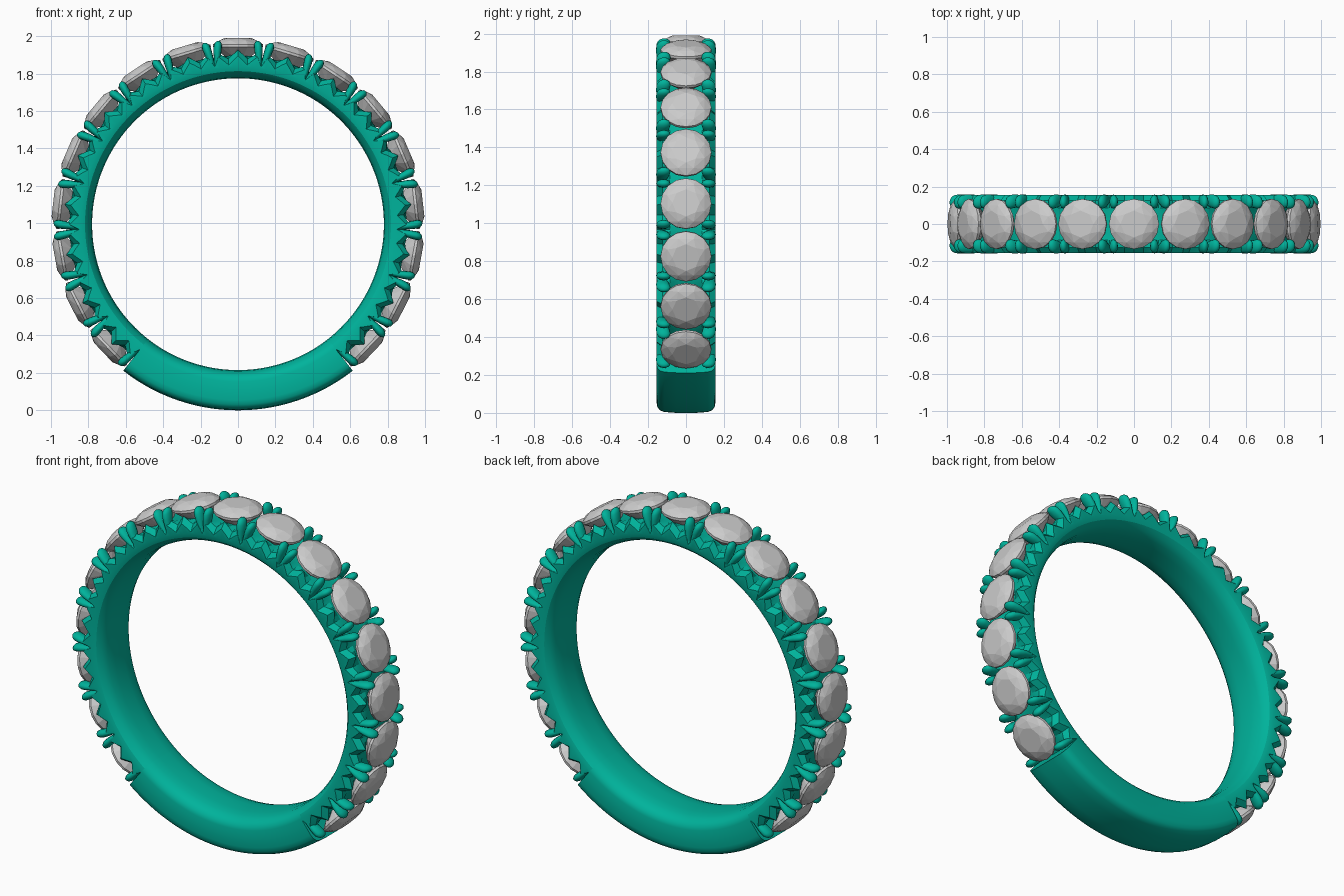
import bpy, bmesh, math
from mathutils import Matrix, Vector

if "Cube" in bpy.data.objects:
    bpy.data.objects.remove(bpy.data.objects["Cube"])

CENTER = 0.995                    # height of the ring axis
STEP = math.radians(16.7)         # angle between stones
SIDE_STONES = 8                   # stones either side of the top one
END = STEP * (SIDE_STONES + 0.5)  # where the plain shank begins

metal = bpy.data.materials.new("green_metal")
metal.diffuse_color = (0.0, 0.45, 0.33, 1)
metal.use_nodes = True
metal.node_tree.nodes["Principled BSDF"].inputs["Base Color"].default_value = metal.diffuse_color


def frame(a):
    """Local frame at angle a from the top: x tangent, y width, z radial."""
    return Matrix.Translation((0, 0, CENTER)) @ Matrix.Rotation(a, 4, 'Y')


def finish(name, bm, mat=None, smooth=None):
    bmesh.ops.recalc_face_normals(bm, faces=bm.faces)
    me = bpy.data.meshes.new(name)
    bm.to_mesh(me)
    bm.free()
    ob = bpy.data.objects.new(name, me)
    bpy.context.collection.objects.link(ob)
    if mat:
        me.materials.append(mat)
    if smooth:
        bpy.ops.object.select_all(action='DESELECT')
        ob.select_set(True)
        bpy.context.view_layer.objects.active = ob
        bpy.ops.object.shade_smooth_by_angle(angle=math.radians(smooth))
    return ob


def loft(bm, rings):
    """Skin closed rings of points and cap both ends."""
    vs = [[bm.verts.new(p) for p in r] for r in rings]
    n = len(vs[0])
    for a, b in zip(vs, vs[1:]):
        for i in range(n):
            j = (i + 1) % n
            bm.faces.new((a[i], a[j], b[j], b[i]))
    bm.faces.new(vs[0])
    bm.faces.new(vs[-1])


def section(a, half):
    """Mirror a half profile of (width, radius) points and place it at angle a."""
    full = half + [(-y, r) for y, r in reversed(half)]
    m = frame(a)
    return [m @ Vector((0, y, r)) for y, r in full]


def interp(u, pts):
    for (u0, r0), (u1, r1) in zip(pts, pts[1:]):
        if u <= u1 + 1e-6:
            return r0 + (r1 - r0) * (u - u0) / (u1 - u0)
    return pts[-1][1]


INNER = [(0.04, 0.78), (0.09, 0.785), (0.125, 0.798), (0.147, 0.818), (0.155, 0.842)]

# Plain shank at the bottom
bm = bmesh.new()
outer = [(0.155, 0.94), (0.151, 0.964), (0.138, 0.981), (0.115, 0.99), (0.05, 0.995)]
N = 48
loft(bm, [section(END + (2 * math.pi - 2 * END) * i / N, INNER + outer) for i in range(N + 1)])
finish("shank", bm, metal, 35)

# Scalloped band that carries the stones
bm = bmesh.new()
rings = []
K = 10
total = (2 * SIDE_STONES + 1) * K
for i in range(total + 1):
    u = abs((i % K) / K * 2 - 1)   # 0 under a stone, 1 between stones
    side = interp(u, [(0, 0.90), (0.4, 0.853), (0.8, 0.90), (1, 0.85)])
    top = interp(u, [(0, 0.932), (0.4, 0.885), (0.8, 0.92), (1, 0.885)])
    half = INNER + [(0.155, side), (0.125, top), (0.085, 0.90), (0.03, 0.895)]
    rings.append(section(-END + 2 * END * i / total, half))
loft(bm, rings)
finish("setting_band", bm, metal, 25)

# Split prongs: a leaning pair on each side between neighbouring stones
bm = bmesh.new()
shape = [(0, 0.45), (0.3, 0.7), (0.6, 0.95), (0.8, 1.0), (0.91, 0.84), (0.975, 0.5), (1, 0.15)]
S = 12
for k in range(2 * SIDE_STONES + 2):
    m = frame(-END + k * STEP)
    for lean in (-1, 1):
        if (k == 0 and lean < 0) or (k == 2 * SIDE_STONES + 1 and lean > 0):
            continue
        for sy in (-1, 1):
            foot = Vector((lean * 0.008, sy * 0.134, 0.835))
            tip = Vector((lean * 0.036, sy * 0.115, 0.985))
            loft(bm, [[m @ (foot.lerp(tip, t) + Vector((0.023 * w * math.cos(q), 0.037 * w * math.sin(q), 0)))
                       for q in [2 * math.pi * j / S for j in range(S)]] for t, w in shape])
finish("prongs", bm, metal, 50)


# Round faceted stones
def circle(n, r, z, off=0.0):
    return [Vector((r * math.cos(2 * math.pi * (i + off) / n),
                    r * math.sin(2 * math.pi * (i + off) / n), z)) for i in range(n)]


bm = bmesh.new()
pts = (circle(8, 0.072, 0.995) + circle(8, 0.107, 0.983, 0.5) + circle(16, 0.134, 0.962)
       + circle(16, 0.134, 0.948) + circle(8, 0.08, 0.90, 0.5) + [Vector((0, 0, 0.85))])
for p in pts:
    bm.verts.new(p)
bmesh.ops.convex_hull(bm, input=bm.verts[:])
first = finish("stone", bm)
for k in range(-SIDE_STONES, SIDE_STONES + 1):
    ob = first if k == 0 else bpy.data.objects.new("stone", first.data)
    if k:
        bpy.context.collection.objects.link(ob)
    ob.matrix_world = frame(k * STEP)
